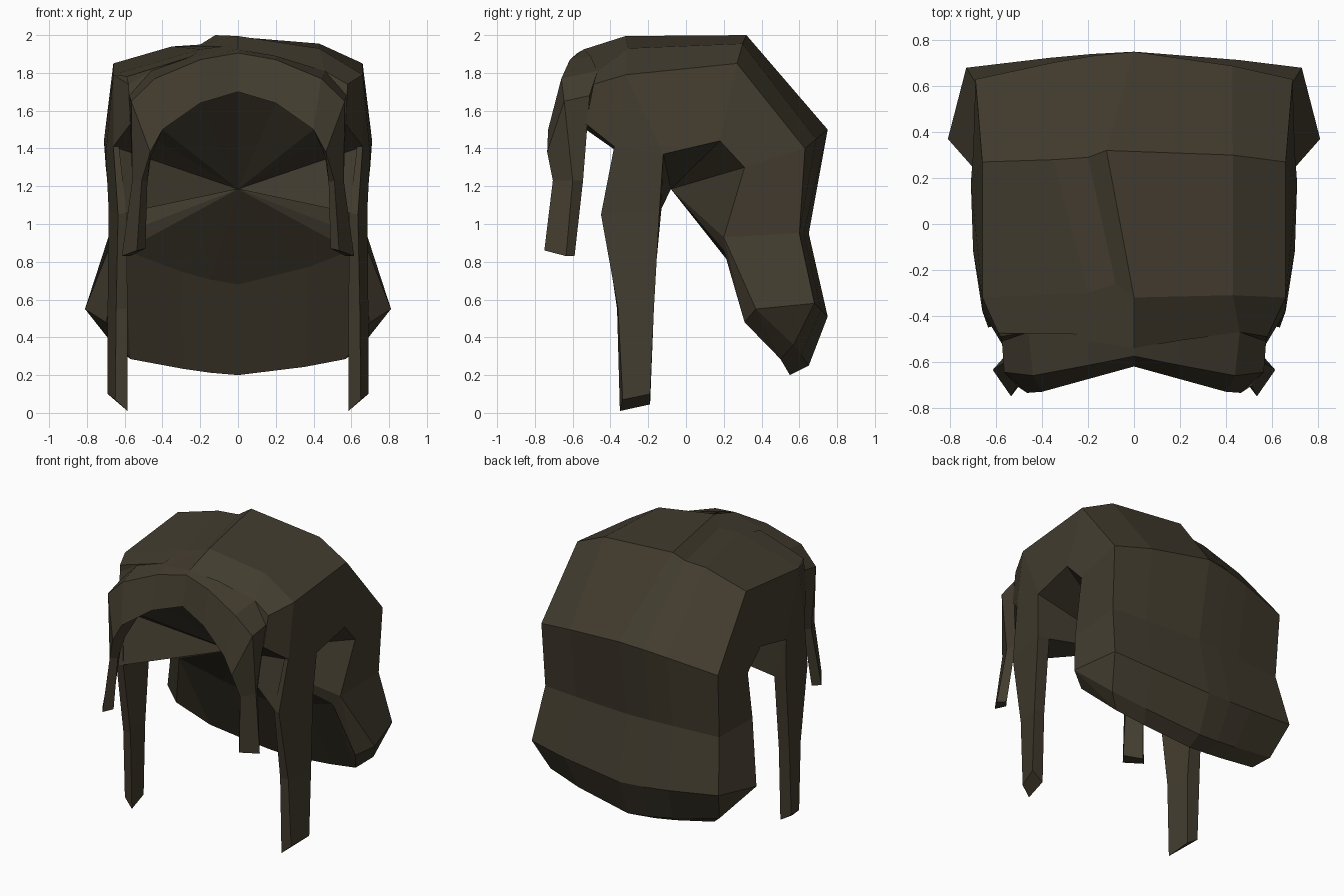
import bpy, bmesh
from mathutils import Vector

if "Cube" in bpy.data.objects:
    bpy.data.objects.remove(bpy.data.objects["Cube"])

mat = bpy.data.materials.new("dark_brown")
mat.diffuse_color = (0.055, 0.045, 0.028, 1)
mat.use_nodes = True
mat.node_tree.nodes["Principled BSDF"].inputs["Base Color"].default_value = mat.diffuse_color


def build(name, faces, facing=None):
    """Weld faces given as point lists into one flat-shaded object."""
    bm = bmesh.new()
    for pts in faces:
        bm.faces.new([bm.verts.new(p) for p in pts])
    bmesh.ops.remove_doubles(bm, verts=bm.verts, dist=0.002)
    bmesh.ops.recalc_face_normals(bm, faces=bm.faces)
    if facing:
        total = sum((f.normal * f.calc_area() for f in bm.faces), Vector())
        if total.dot(Vector(facing)) < 0:
            bmesh.ops.reverse_faces(bm, faces=bm.faces)
    me = bpy.data.meshes.new(name)
    bm.to_mesh(me)
    bm.free()
    me.materials.append(mat)
    ob = bpy.data.objects.new(name, me)
    bpy.context.collection.objects.link(ob)
    return ob


def grid(rows):
    """Quads between successive rows of points."""
    return [[a[i], a[i + 1], b[i + 1], b[i]]
            for a, b in zip(rows, rows[1:]) for i in range(len(a) - 1)]


def loft(rings, cap_start=True):
    """Closed tube through rings, capped at the ends."""
    faces = grid([r + r[:1] for r in rings]) + [rings[-1]]
    return faces + ([rings[0]] if cap_start else [])


def flip(p):
    return (-p[0], p[1], p[2])


def both(faces):
    return faces + [[flip(p) for p in f] for f in faces]


# crown with the off-centre parting step
crown_back = [(-.66, .27, 1.85), (-.35, .28, 1.94), (-.2, .29, 1.95),
              (-.12, .32, 2.0), (.43, .30, 1.955), (.66, .27, 1.85)]
crown = [crown_back,
         [(-.66, -.32, 1.79), (-.2, -.30, 1.925), (-.08, -.26, 1.94),
          (0, -.32, 1.995), (.43, -.31, 1.93), (.66, -.32, 1.79)],
         [(-.58, -.49, 1.74), (-.46, -.47, 1.81), (-.20, -.51, 1.89),
          (0, -.54, 1.925), (.46, -.47, 1.81), (.58, -.49, 1.74)]]


# back hair rows: half width, edge y, edge z, middle y, middle z
def back_row(w, ye, ze, ym, zm):
    row = []
    for f in (-1, -.5, -.25, 0, .62, 1):
        t = 1 - abs(f) ** 1.4
        row.append((w * f, ye + (ym - ye) * t, ze + (zm - ze) * t))
    return row


back = [back_row(*r) for r in (
    (.69, .63, 1.40, .75, 1.50), (.68, .60, .95, .65, .95),
    (.73, .68, .58, .75, .51), (.66, .57, .36, .65, .25),
    (.57, .50, .285, .55, .20), (.60, .20, .86, .32, .68))]

# side panels around the ear opening
a0, a1, a2 = (.58, -.49, 1.74), (.66, -.32, 1.79), (.66, .27, 1.85)
b0, b1, b2 = (.57, -.53, 1.53), (.66, -.38, 1.41), (.70, -.12, 1.37)
b3, b4 = (.71, .18, 1.44), (.70, .31, 1.30)
c1, c2, c3, c4, c5, c6 = [r[-1] for r in back]
nape, flare, tuck = (.66, .2, .93), (.81, .37, .55), (.70, .31, .48)
arch = [(.40, -.53, 1.50), (.20, -.57, 1.64), (0, -.56, 1.70)]
sides = both([
    [a0, a1, b1, b0], [a1, b2, b1], [a1, a2, b3, b2], [a2, c1, b4, b3],
    [c1, c2, nape, b4], [c2, c3, flare, nape], [nape, flare, tuck],
    [nape, tuck, c6], [c6, tuck, c5], [tuck, flare, c5],
    [flare, c4, c5], [flare, c3, c4],
    [a0, b0, arch[0], (.46, -.47, 1.81)]])
build("hair_shell", grid(crown) + grid([crown_back] + back) + sides)

# inner scalp: fan from a central point to the opening and sideburn insides
apex = (0, -.08, 1.185)
burn_back, burn_front = (.60, -.13, 1.08), (.59, -.44, 1.06)
rim = [c6, nape, b4, b3, b2, burn_back, burn_front, b1, b0] + arch
fan = both([[apex, p, q] for p, q in zip(rim, rim[1:])])
fan += [[apex, p, q] for p, q in zip(back[-1], back[-1][1:])]
build("inner_scalp", fan, facing=(0, -1, -.5))

# fringe sweeping into a thin slanted front lock:
# back top, front top, front low, back low
fringe = [
    [(0, -.54, 1.925), (0, -.575, 1.905), (0, -.62, 1.70), arch[2]],
    [(.20, -.505, 1.89), (.20, -.615, 1.87), (.20, -.675, 1.64), arch[1]],
    [(.46, -.47, 1.81), (.44, -.66, 1.77), (.40, -.73, 1.50), arch[0]],
    [(.575, -.51, 1.68), (.565, -.645, 1.65), (.465, -.735, 1.38), (.46, -.60, 1.36)],
    [(.535, -.545, 1.23), (.56, -.60, 1.23), (.51, -.705, 1.23), (.48, -.655, 1.22)],
    [(.57, -.59, .83), (.615, -.635, .83), (.535, -.75, .86), (.49, -.69, .87)]]
build("fringe", both(loft(fringe, cap_start=False)))

# overlapping lock lifted beside the parting on the left
build("parting_lock", [
    [(-.2, -.30, 1.925), (-.25, -.48, 1.885), (-.59, -.475, 1.78), (-.66, -.32, 1.79)],
    [(-.25, -.48, 1.885), (-.59, -.475, 1.78), (-.58, -.49, 1.74), (-.46, -.47, 1.81)],
    [(-.2, -.30, 1.925), (-.25, -.48, 1.885), (-.46, -.47, 1.81)]],
    facing=(0, 0, 1))

# long sideburns: inner front, outer front, outer back, inner back
burn = [
    [(.63, -.38, 1.41), b1, b2, (.66, -.12, 1.37)],
    [burn_front, (.635, -.45, 1.05), (.685, -.14, 1.08), burn_back],
    [(.585, -.365, .55), (.645, -.36, .55), (.69, -.17, .55), (.60, -.18, .55)],
    [(.585, -.35, .01), (.65, -.335, .07), (.69, -.19, .10), (.605, -.19, .045)]]
for label, side in (("right", lambda p: p), ("left", flip)):
    build("sideburn_" + label, loft([[side(p) for p in r] for r in burn]))
